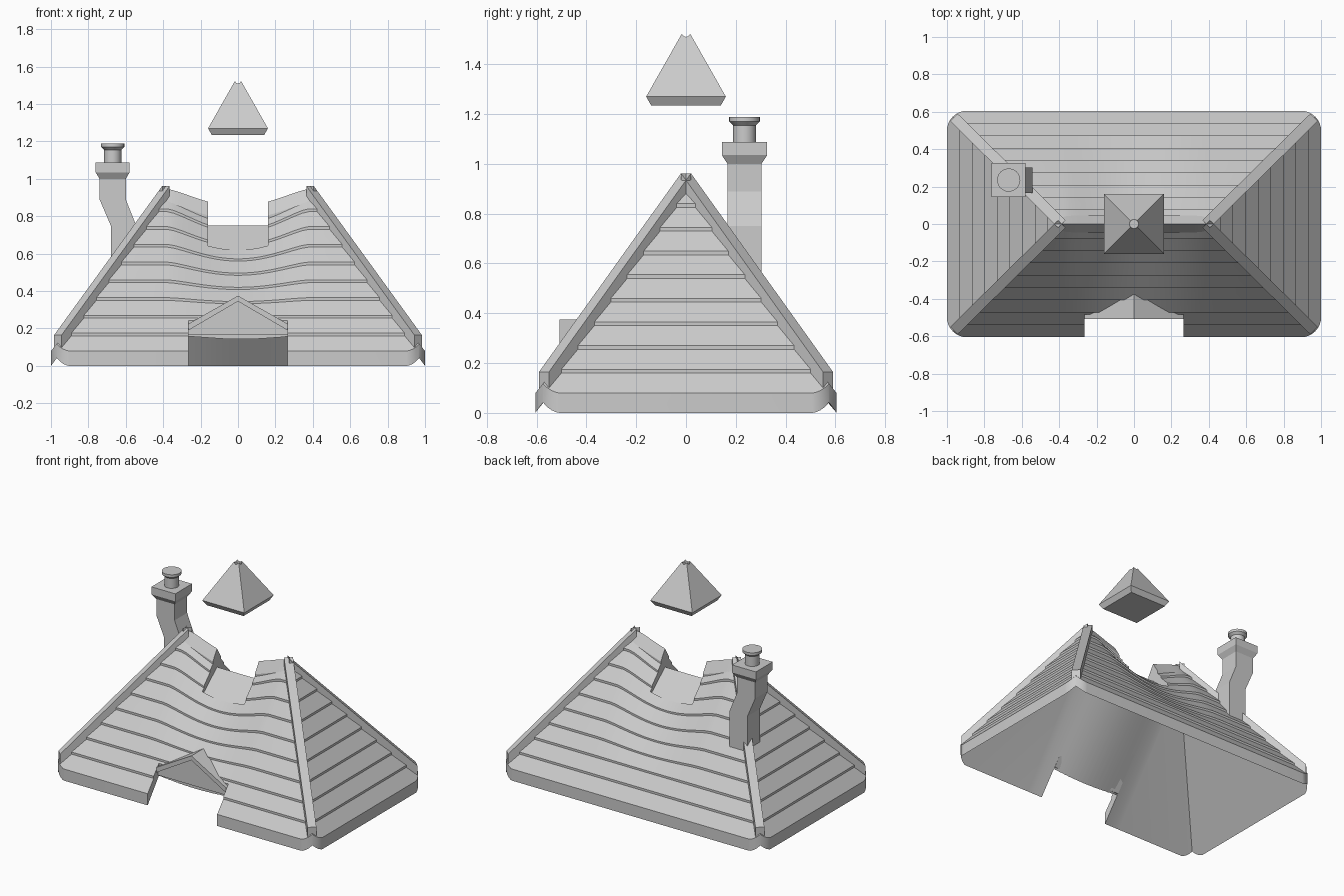
import bpy, bmesh, math

cube = bpy.data.objects.get("Cube")
if cube:
    bpy.data.objects.remove(cube)

GREY = (0.6, 0.6, 0.6, 1)
mat = bpy.data.materials.new("plain grey")
mat.use_nodes = True
mat.diffuse_color = GREY
mat.node_tree.nodes["Principled BSDF"].inputs["Base Color"].default_value = GREY

HY, RUN_X, RISE = 0.605, 0.615, 1.355   # half depth, hip run, underside slope
SAG_W = 0.38
parts = []


def loft(name, rings, caps=True):
    """Join equal-length rings of points into a closed skin."""
    bm = bmesh.new()
    vs = [[bm.verts.new(p) for p in ring] for ring in rings]
    n = len(vs[0])
    for a, b in zip(vs, vs[1:]):
        for i in range(n):
            j = (i + 1) % n
            bm.faces.new((a[i], a[j], b[j], b[i]))
    if caps:
        bm.faces.new(vs[0][::-1])
        bm.faces.new(vs[-1])
    bmesh.ops.remove_doubles(bm, verts=bm.verts, dist=1e-4)
    bmesh.ops.recalc_face_normals(bm, faces=bm.faces)
    me = bpy.data.meshes.new(name)
    bm.to_mesh(me)
    bm.free()
    me.materials.append(mat)
    ob = bpy.data.objects.new(name, me)
    bpy.context.collection.objects.link(ob)
    parts.append(ob)
    return ob


def rect(cx, cy, hx, hy, z):
    return [(cx - hx, cy - hy, z), (cx + hx, cy - hy, z),
            (cx + hx, cy + hy, z), (cx - hx, cy + hy, z)]


def circle(cx, cy, r, z, n=24):
    return [(cx + r * math.cos(math.tau * i / n), cy + r * math.sin(math.tau * i / n), z)
            for i in range(n)]


def cut(ob, cutter, operation):
    mod = ob.modifiers.new("cut", 'BOOLEAN')
    mod.operation, mod.object, mod.solver = operation, cutter, 'EXACT'
    bpy.context.view_layer.objects.active = ob
    bpy.ops.object.modifier_apply(modifier=mod.name)
    parts.remove(cutter)
    bpy.data.objects.remove(cutter)


def bend(x):
    return max(0, 1 - (x / SAG_W) ** 2) ** 1.5


def sag(x, z):
    return z - bend(x) * min(0.12, max(0, 0.2 * (z - 0.26)))


# Hollow hip roof with stepped courses and a sagging middle
def roof_ring(d, z):
    hx, y = 1 - d * RUN_X / HY, HY - d
    xs = [-hx] + [SAG_W * (i / 10 - 1) for i in range(21)] + [hx]
    front = [(x, -y, sag(x, z)) for x in xs]
    back = [(x, y, sag(x, z)) for x in reversed(xs)]
    return front + back


profile = [(HY, HY * RISE), (0, 0), (0, 0.08)]
for k in range(1, 9):
    top = 0.08 + 0.095 * k
    profile += [(0.066 * k, top - 0.015), (0.066 * k, top)]
profile.append((HY, 0.925))
roof = loft("tiled_roof", [roof_ring(d, z) for d, z in profile], caps=False)

# Rounded plan corners
R = 0.11
outline = []
for q, (sx, sy) in enumerate([(1, 1), (-1, 1), (-1, -1), (1, -1)]):
    for i in range(9):
        a = (q + i / 8) * math.pi / 2
        outline.append((sx * (1.001 - R) + R * math.cos(a),
                        sy * (HY + 0.001 - R) + R * math.sin(a)))
cut(roof, loft("corner_cutter", [[(x, y, z) for x, y in outline] for z in (-0.5, 1.5)]),
    'INTERSECT')

# Doorway gap in the front eave and saddle in the ridge
cut(roof, loft("door_cutter", [rect(0, -0.6, 0.265, 0.117, z) for z in (-0.3, 0.6)]),
    'DIFFERENCE')
saddle = [(-0.16, 0.615), (0, 0.75), (0.16, 0.615), (0.16, 1.2), (-0.16, 1.2)]
cut(roof, loft("saddle_cutter", [[(x, y, z) for y, z in saddle] for x in (-0.16, 0.16)]),
    'DIFFERENCE')

# Ridge caps either side of the saddle
section = [(0, 0.945), (0.045, 0.872), (0.045, 0.8), (-0.045, 0.8), (-0.045, 0.872)]
for side, label in ((1, "left"), (-1, "right")):
    xs = [0.16 + 0.225 * i / 8 for i in range(9)]
    loft(label + "_ridge_cap",
         [[(side * x, y, z - 0.09 * bend(x)) for y, z in section] for x in xs])

# Hip bars along the four corners
for sx, x_name in ((1, "left"), (-1, "right")):
    for sy, y_name in ((1, "back"), (-1, "front")):
        rings = []
        for x, y, z in ((0.963, 0.57, 0.165), (0.385, 0, 0.962)):
            o = 0.02
            rings.append([(sx * (x + o), sy * (y - o), z), (sx * (x - o), sy * (y + o), z),
                          (sx * (x - o), sy * (y + o), z - 0.1),
                          (sx * (x + o), sy * (y - o), z - 0.1)])
        loft(f"{y_name}_{x_name}_hip_bar", rings)


# Small gable over the doorway, its back following the roof underside
def gable(name, front_y, points):
    loft(name, [[(x, front_y, z) for x, z in points],
                [(x, -HY + z / RISE + 0.01, z) for x, z in points]])


gable("gable_roof", -0.508, [(-0.265, 0.225), (0, 0.375), (0.265, 0.225),
                             (0.265, 0.19), (0, 0.345), (-0.265, 0.19)])
gable("gable_wall", -0.492, [(-0.265, 0.165), (0.265, 0.165), (0.265, 0.195),
                             (0, 0.35), (-0.265, 0.195)])

# Crooked chimney, rising from within the roof thickness
CX, CY = -0.67, 0.235
foot = [(x, y, RISE * min(1 - abs(x), HY - y) + 0.03)
        for x, y, z in rect(-0.612, CY, 0.068, 0.068, 0)]
loft("chimney_shaft", [foot, rect(-0.612, CY, 0.068, 0.068, 0.75),
                       rect(CX, CY, 0.07, 0.068, 0.89), rect(CX, CY, 0.07, 0.068, 1.0),
                       rect(CX, CY, 0.091, 0.091, 1.035), rect(CX, CY, 0.091, 0.091, 1.087)])
loft("chimney_pot", [circle(CX, CY, r, z) for r, z in
                     ((0.046, 1.08), (0.046, 1.155), (0.062, 1.17), (0.062, 1.188))])

# Floating cupola roof with a round socket at its tip
cupola = loft("cupola_roof", [rect(0, 0, h, h, z) for h, z in
                              ((0.14, 1.235), (0.16, 1.27), (0.004, 1.545))])
cut(cupola, loft("socket_cutter", [circle(0, 0, 0.024, z) for z in (1.5, 1.7)]), 'DIFFERENCE')

# Smooth the gentle bends, keep edges sharp
bpy.ops.object.select_all(action='DESELECT')
for ob in parts:
    ob.select_set(True)
bpy.context.view_layer.objects.active = roof
bpy.ops.object.shade_smooth_by_angle(angle=math.radians(20))
